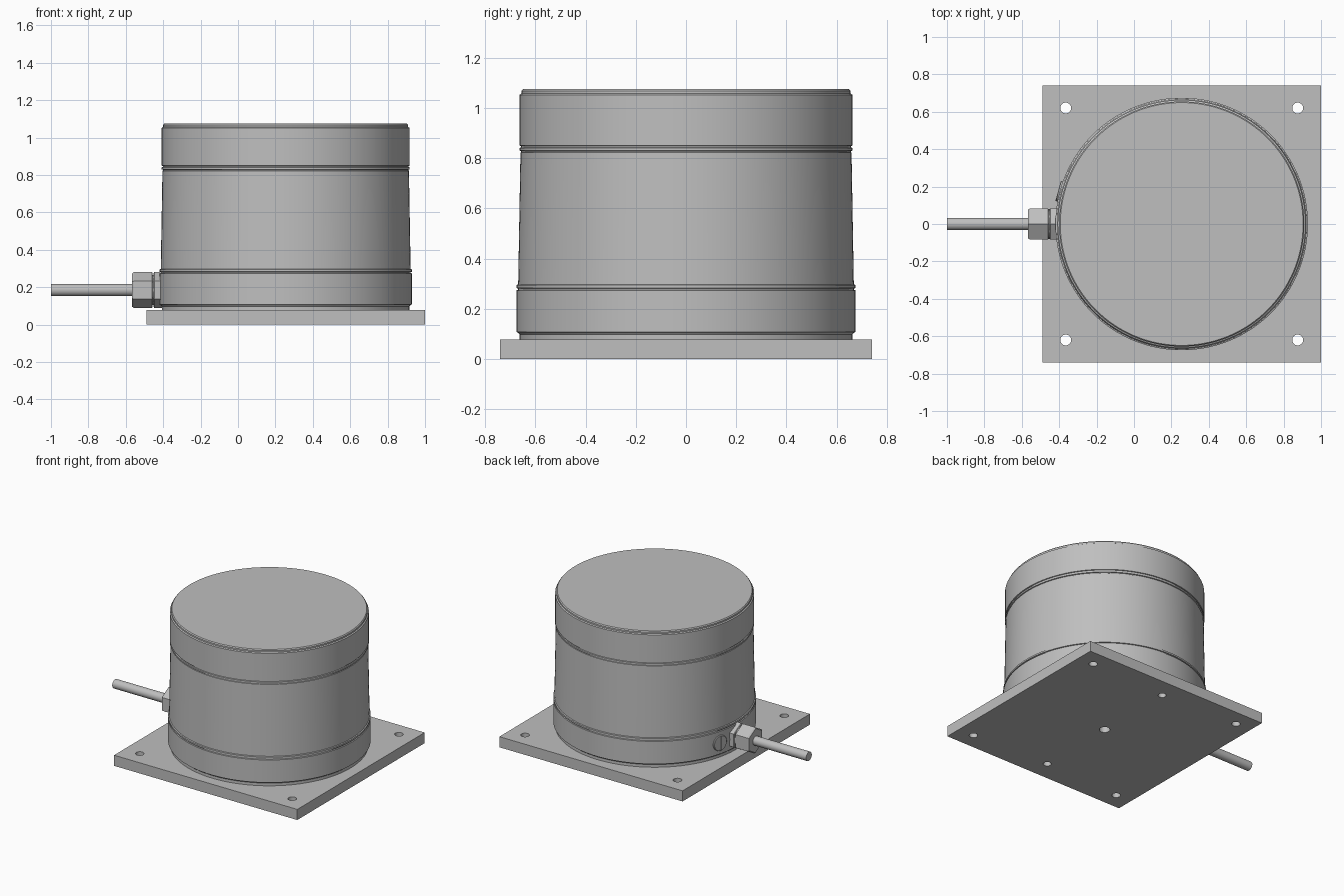
import bpy, bmesh, math
from mathutils import Matrix, Vector

cube = bpy.data.objects.get("Cube")
if cube:
    bpy.data.objects.remove(cube, do_unlink=True)

CX = 0.255           # centre of plate and housing
GLAND_Z = 0.185      # height of the cable entry

grey = bpy.data.materials.new("satin grey")
grey.use_nodes = True
grey.diffuse_color = (0.52, 0.52, 0.52, 1)
grey.node_tree.nodes["Principled BSDF"].inputs["Base Color"].default_value = grey.diffuse_color


def finish(name, bm, matrix=Matrix(), smooth=True):
    bmesh.ops.recalc_face_normals(bm, faces=bm.faces)
    mesh = bpy.data.meshes.new(name)
    bm.to_mesh(mesh)
    bm.free()
    mesh.materials.append(grey)
    mesh.transform(matrix)
    obj = bpy.data.objects.new(name, mesh)
    bpy.context.collection.objects.link(obj)
    if smooth:
        smooth_edges(obj)
    return obj


def select(obj):
    bpy.ops.object.select_all(action='DESELECT')
    obj.select_set(True)
    bpy.context.view_layer.objects.active = obj


def smooth_edges(obj):
    select(obj)
    bpy.ops.object.shade_smooth_by_angle(angle=math.radians(25))


def lathe(name, profile, sides, matrix=Matrix(), smooth=True):
    """Closed solid of revolution about z from (radius, height) points."""
    bm = bmesh.new()
    rings = [[bm.verts.new((r * math.cos(math.tau * i / sides),
                            r * math.sin(math.tau * i / sides), h))
              for i in range(sides)] for r, h in profile]
    for a, b in zip(rings, rings[1:]):
        for i in range(sides):
            j = (i + 1) % sides
            bm.faces.new((a[i], a[j], b[j], b[i]))
    bm.faces.new(rings[0])
    bm.faces.new(rings[-1])
    return finish(name, bm, matrix, smooth)


def box(name, centre, size, matrix=Matrix()):
    bm = bmesh.new()
    bmesh.ops.create_cube(bm, size=1)
    bmesh.ops.scale(bm, vec=Vector(size), verts=bm.verts)
    bmesh.ops.translate(bm, vec=Vector(centre), verts=bm.verts)
    return finish(name, bm, matrix, False)


def cut(obj, cutter):
    mod = obj.modifiers.new("cut", 'BOOLEAN')
    mod.operation = 'DIFFERENCE'
    mod.solver = 'EXACT'
    mod.object = cutter
    select(obj)
    bpy.ops.object.modifier_apply(modifier=mod.name)
    bpy.data.objects.remove(cutter, do_unlink=True)


# Square base plate with corner, middle and centre holes
plate = box("base_plate", (CX, 0, 0.039), (1.49, 1.48, 0.078))
holes = [(x, y, 0.029) for x in (-0.62, 0.62) for y in (-0.62, 0.62)]
holes += [(0, -0.595, 0.027), (0, 0.595, 0.027), (0, 0, 0.036)]
for x, y, r in holes:
    cut(plate, lathe("hole_cutter", [(r, -0.1), (r, 0.2)], 32,
                     Matrix.Translation((CX + x, y, 0))))
smooth_edges(plate)

# Round housing: foot band, tapered middle and cap, parted by fine grooves
housing = [(0.662, 0.078), (0.662, 0.098), (0.668, 0.105), (0.675, 0.108),
           (0.675, 0.274), (0.668, 0.276), (0.668, 0.281), (0.675, 0.283),
           (0.675, 0.295), (0.668, 0.298), (0.659, 0.822), (0.656, 0.824),
           (0.656, 0.828), (0.663, 0.830), (0.663, 0.841), (0.657, 0.843),
           (0.657, 0.848), (0.663, 0.850), (0.663, 1.052), (0.655, 1.057),
           (0.655, 1.068), (0.649, 1.075)]
lathe("housing", housing, 128, Matrix.Translation((CX, 0, 0)))

# Cable gland and cable, pointing along -x
outward = Matrix.Translation((0, 0, GLAND_Z)) @ Matrix.Rotation(-math.pi / 2, 4, 'Y')
lathe("gland_base", [(0.085, 0.34), (0.085, 0.415)], 48, outward)
lathe("gland_body_nut", [(0.097, 0.405), (0.097, 0.447), (0.091, 0.451)], 6, outward, False)
lathe("gland_neck", [(0.08, 0.44), (0.08, 0.47)], 48, outward)
lathe("gland_cap_nut", [(0.091, 0.456), (0.097, 0.461), (0.097, 0.555), (0.089, 0.566)],
      6, outward, False)
lathe("cable", [(0.033, 0.5), (0.033, 1.0)], 32, outward)

# Slotted screw plug beside the gland
side = (Matrix.Translation((CX, 0, GLAND_Z + 0.005))
        @ Matrix.Rotation(math.radians(165), 4, 'Z') @ Matrix.Rotation(math.pi / 2, 4, 'Y'))
plug = lathe("screw_plug", [(0.056, 0.62), (0.056, 0.681), (0.053, 0.684)], 40, side)
cut(plug, box("slot_cutter", (0, 0, 0.69), (0.096, 0.014, 0.024), side))
smooth_edges(plug)
